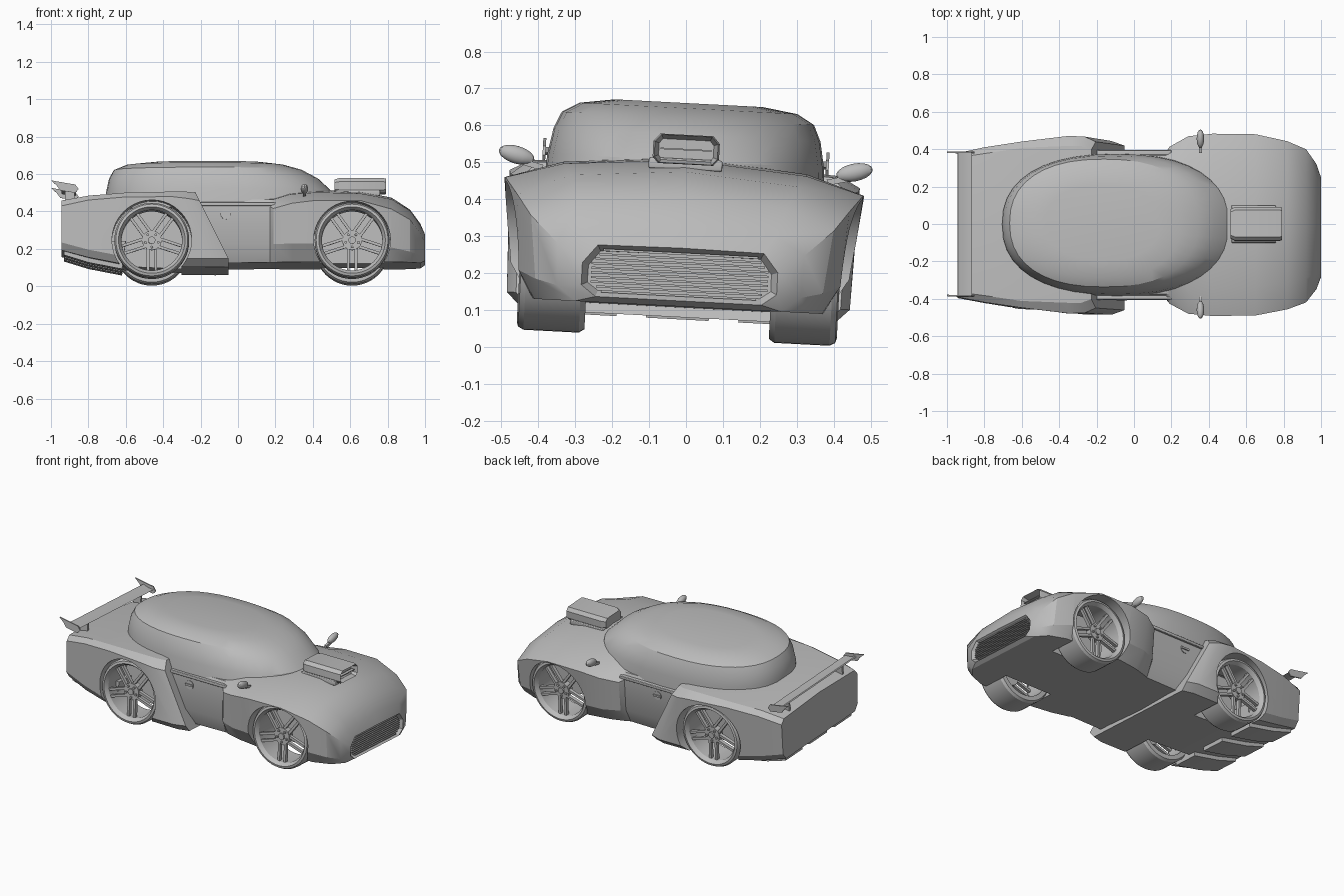
import bpy, bmesh
from math import radians, cos, sin, pi
from mathutils import Matrix, Vector

if "Cube" in bpy.data.objects:
    bpy.data.objects.remove(bpy.data.objects["Cube"])

grey = bpy.data.materials.new("plain_grey")
grey.use_nodes = True
grey.diffuse_color = (0.5, 0.5, 0.5, 1)
grey.node_tree.nodes["Principled BSDF"].inputs["Base Color"].default_value = (0.5, 0.5, 0.5, 1)
parts = []
SIDES = ((-1, "front"), (1, "back"))


def finish(name, bm, keep=True):
    bmesh.ops.recalc_face_normals(bm, faces=bm.faces)
    mesh = bpy.data.meshes.new(name)
    bm.to_mesh(mesh)
    bm.free()
    mesh.materials.append(grey)
    obj = bpy.data.objects.new(name, mesh)
    bpy.context.collection.objects.link(obj)
    if keep:
        parts.append(obj)
    return obj


def skin(bm, rings, closed=False):
    """Join rings of points with quads; cap both ends unless closed."""
    rows = [[bm.verts.new(p) for p in ring] for ring in rings]
    n = len(rows[0])
    pairs = list(zip(rows, rows[1:])) + ([(rows[-1], rows[0])] if closed else [])
    for a, b in pairs:
        for i in range(n):
            j = (i + 1) % n
            bm.faces.new((a[i], a[j], b[j], b[i]))
    if closed:
        return None
    bm.faces.new(rows[0])
    return bm.faces.new(rows[-1])


def section(x, yb, zb, ys, zs, yw, zw, yt, zt, top, lean=0):
    """Body cross-section: floor, sill, widest line, shoulder, centre top."""
    half = [(0, zb), (yb, zb), (ys, zs), (yw, zw), (yt, zt), (0, top)]
    ring = half + [(-y, z) for y, z in half[4:0:-1]]
    return [(x - lean * max(0, z - 0.1), y, z) for y, z in ring]


def add_box(bm, center, size, turn=Matrix(), bevel=0):
    mat = Matrix.Translation(center) @ turn @ Matrix.Diagonal((*size, 1))
    verts = bmesh.ops.create_cube(bm, size=1, matrix=mat)["verts"]
    if bevel:
        edges = list({e for v in verts for e in v.link_edges})
        bmesh.ops.bevel(bm, geom=edges, offset=bevel, segments=3, profile=0.5, affect='EDGES')


def box(name, *args, **kw):
    bm = bmesh.new()
    add_box(bm, *args, **kw)
    return finish(name, bm)


def add_disc(bm, center, radius, depth, sides=32):
    mat = Matrix.Translation(center) @ Matrix.Rotation(pi / 2, 4, 'X')
    bmesh.ops.create_cone(bm, cap_ends=True, segments=sides, radius1=radius,
                          radius2=radius, depth=depth, matrix=mat)


def prism(name, outline, y0, y1):
    bm = bmesh.new()
    skin(bm, [[(x, y, z) for x, z in outline] for y in (y0, y1)])
    return finish(name, bm)


def cut_arches(obj, x, radius):
    for s, _ in SIDES:
        bm = bmesh.new()
        add_disc(bm, (x, s * 0.41, 0.2), radius, 0.4, 40)
        cutter = finish("arch_cutter", bm, keep=False)
        mod = obj.modifiers.new("arch", 'BOOLEAN')
        mod.object, mod.operation, mod.solver = cutter, 'DIFFERENCE', 'EXACT'
        dg = bpy.context.evaluated_depsgraph_get()
        obj.data = bpy.data.meshes.new_from_object(obj.evaluated_get(dg))
        obj.modifiers.clear()
        bpy.data.objects.remove(cutter)


# Nose, doors and floor in one shell; the nose cap becomes the grille recess
bm = bmesh.new()
cap = skin(bm, [section(*s) for s in (
    (-.24, .34, .08, .385, .18, .39, .38, .37, .42, .46),
    (.17, .34, .085, .385, .18, .39, .38, .37, .42, .48),
    (.19, .35, .085, .41, .18, .42, .37, .37, .42, .485),
    (.29, .38, .085, .45, .18, .475, .395, .35, .45, .488),
    (.42, .40, .085, .46, .18, .488, .41, .33, .46, .49),
    (.65, .40, .085, .46, .17, .485, .41, .33, .455, .482),
    (.82, .39, .085, .435, .16, .45, .365, .31, .425, .45),
    (.92, .35, .085, .39, .14, .41, .31, .28, .365, .385),
    (.975, .28, .085, .33, .125, .335, .24, .255, .29, .31),
    (1, .225, .10, .265, .13, .265, .19, .225, .24, .243))])
bmesh.ops.recalc_face_normals(bm, faces=bm.faces)
bmesh.ops.inset_individual(bm, faces=[cap], thickness=0.018, depth=-0.03)
nose = finish("nose_and_door_body", bm)
cut_arches(nose, 0.61, 0.205)

# Tail with flared fenders and a leaning leading edge
bm = bmesh.new()
skin(bm, [section(*s) for s in (
    (-.945, .35, .15, .38, .19, .385, .385, .36, .415, .43),
    (-.8, .38, .11, .405, .15, .415, .415, .38, .44, .46),
    (-.6, .40, .07, .435, .11, .445, .43, .41, .455, .475),
    (-.35, .42, .058, .465, .1, .475, .43, .42, .46, .48),
    (-.12, .42, .056, .465, .1, .472, .42, .42, .46, .48, .45),
    (-.05, .40, .056, .44, .1, .445, .41, .40, .455, .478, .5))])
tail = finish("tail_body", bm)
cut_arches(tail, -0.461, 0.213)

# Diffuser wedges under the tail
for i in range(3):
    y = (i - 1) * 0.25
    prism("diffuser_wedge", [(-.93, .2), (-.93, .125), (-.8, .085), (-.62, .05), (-.6, .2)],
          y - 0.085, y + 0.085)

# Rounded cabin, stacked in height
bm = bmesh.new()
rings = []
for z, back, front, wide in ((.38, -.705, .53, .382), (.48, -.705, .505, .375),
                             (.55, -.69, .43, .362), (.595, -.665, .345, .342),
                             (.622, -.60, .25, .295), (.636, -.47, .14, .2)):
    mid, reach, ring = (back + front) / 2, (front - back) / 2, []
    for k in range(40):
        c, s = cos(k * pi / 20), sin(k * pi / 20)
        bend = 2 / 2.35
        ring.append((mid + reach * abs(c) ** bend * (1 if c > 0 else -1),
                     wide * abs(s) ** bend * (1 if s > 0 else -1), z))
    rings.append(ring)
skin(bm, rings)
finish("cabin", bm)

# Grille slats
bm = bmesh.new()
for i in range(10):
    z = 0.115 + i * 0.0125
    width = 0.42 + 0.06 * min(1, i / 2, (9 - i) / 3)
    add_box(bm, (0.982, 0, z), (0.02, width, 0.006))
finish("grille_slats", bm)

# Hood scoop with a recessed mouth
bm = bmesh.new()
outline = [(.075, .47), (.09, .487), (.09, .53), (.072, .55)]
ring = outline + [(-y, z) for y, z in reversed(outline)]
mouth = skin(bm, [[(x, y * k, .505 + (z - .505) * k) for y, z in ring]
                  for x, k in ((.515, .85), (.54, 1), (.78, 1), (.79, .95))])
bmesh.ops.recalc_face_normals(bm, faces=bm.faces)
bmesh.ops.inset_individual(bm, faces=[mouth], thickness=0.012, depth=-0.04)
finish("hood_scoop", bm)
box("scoop_base", (.64, 0, .47), (.24, .2, .03), bevel=0.006)
box("scoop_divider", (.77, 0, .51), (.02, .14, .004))

# Rear wing
prism("wing_blade", [(-.945, .492), (-.94, .498), (-.9, .484), (-.865, .482), (-.9, .476)], -.38, .38)
for s, side in SIDES:
    prism("wing_endplate_" + side,
          [(-1, .522), (-.9, .504), (-.87, .5), (-.852, .475), (-.87, .455), (-.95, .468), (-.97, .495)],
          s * 0.38, s * 0.388)
    box("wing_strut_" + side, (-.9, s * 0.27, .45), (.05, .012, .06))

for s, side in SIDES:
    # Mirror pod on a short stalk
    bm = bmesh.new()
    turn = Matrix.Rotation(s * radians(14), 4, 'X')
    pod = Matrix.Translation((.355, s * 0.458, .472)) @ turn @ Matrix.Diagonal((.02, .05, .024, 1))
    bmesh.ops.create_uvsphere(bm, u_segments=16, v_segments=10, radius=1, matrix=pod)
    add_box(bm, (.355, s * 0.415, .448), (.016, .06, .016), turn)
    finish("mirror_" + side, bm)

    # Door top strip and round door handle
    box("door_top_strip_" + side, (0, s * 0.385, .395), (.4, .03, .02), bevel=0.004)
    bm = bmesh.new()
    add_disc(bm, (-.065, s * 0.39, .34), .027, .006, 20)
    add_box(bm, (-.065, s * 0.394, .34), (.055, .012, .012))
    finish("door_handle_" + side, bm)

    for x, end in ((.61, "left"), (-.461, "right")):
        # Tire: a closed profile turned about the axle
        bm = bmesh.new()
        profile = [(.162, .25), (.19, .25), (.2, .265), (.2, .415), (.192, .43),
                   (.178, .434), (.17, .424), (.162, .41)]
        skin(bm, [[(x + r * cos(a), s * y, .2 + r * sin(a)) for r, y in profile]
                  for a in (k * pi / 24 for k in range(48))], closed=True)
        finish(f"tire_{end}_{side}", bm)

        # Rim: hub, five double spokes and wheel nuts
        bm = bmesh.new()
        add_disc(bm, (x, s * 0.39, .2), .052, .04, 24)
        add_disc(bm, (x, s * 0.412, .2), .02, .015, 12)
        for k in range(5):
            spin = Matrix.Rotation(k * 2 * pi / 5 + pi / 2, 4, 'Y')
            hub = Vector((x, s * 0.395, .2))
            for off in (-.021, .021):
                add_box(bm, hub + spin @ Vector((.102, 0, off)), (.128, .022, .015), spin)
            add_disc(bm, hub + spin @ Vector((.036, s * 0.018, 0)), .007, .012, 8)
        finish(f"rim_{end}_{side}", bm)

# Slight body roll, then smooth shading with crisp edges
roll = Matrix.Translation((0, -.026, .025)) @ Matrix.Rotation(radians(-3), 4, 'X')
bpy.ops.object.select_all(action='DESELECT')
for obj in parts:
    obj.data.transform(roll)
    obj.select_set(True)
bpy.context.view_layer.objects.active = parts[0]
bpy.ops.object.shade_smooth_by_angle(angle=radians(25))
